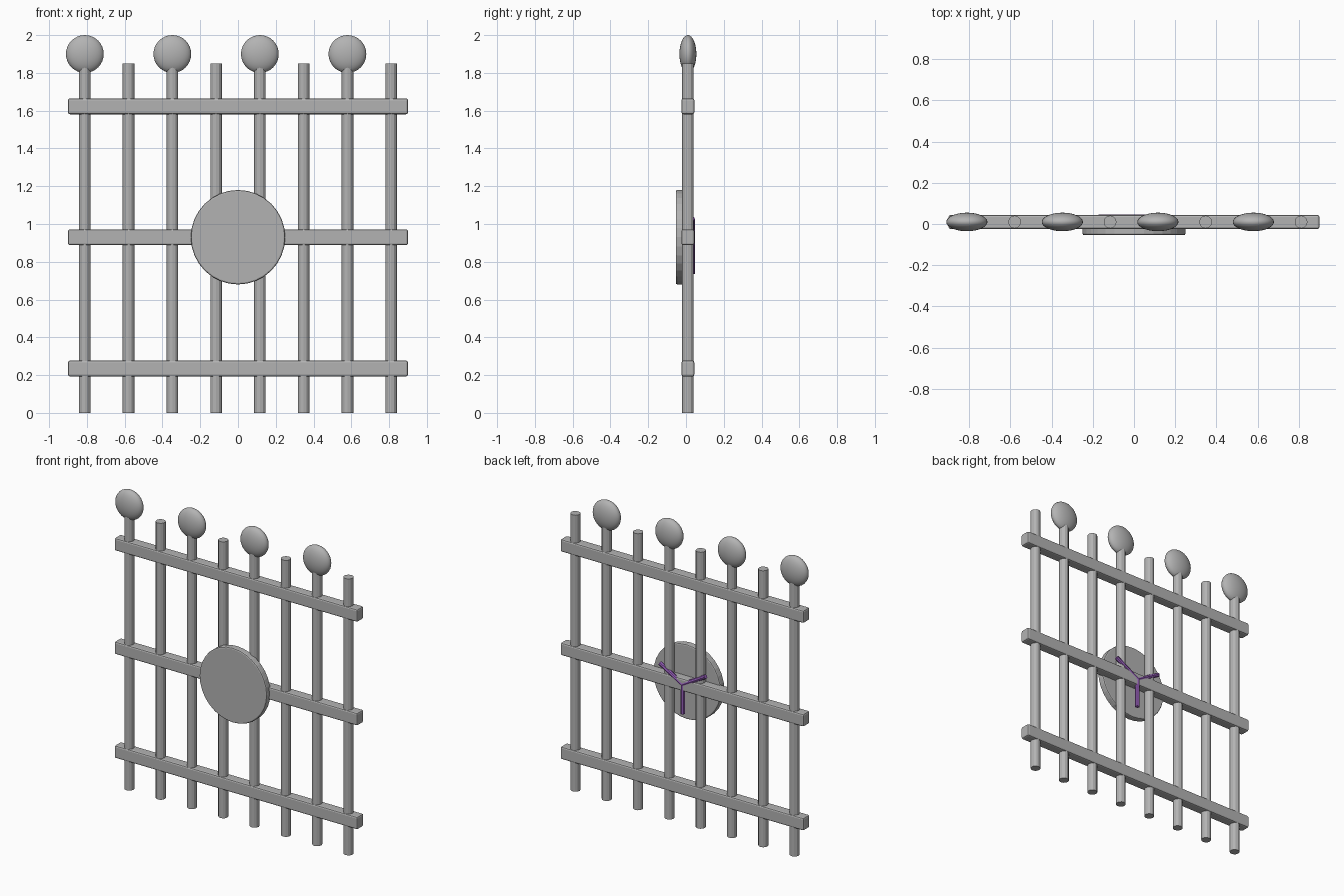
import bpy
import math
from mathutils import Vector

cube = bpy.data.objects.get("Cube")
if cube:
    bpy.data.objects.remove(cube, do_unlink=True)


def make_material(name, color):
    mat = bpy.data.materials.new(name)
    mat.use_nodes = True
    mat.diffuse_color = color
    mat.node_tree.nodes["Principled BSDF"].inputs["Base Color"].default_value = color
    return mat


iron = make_material("iron_grey", (0.45, 0.45, 0.45, 1))
purple = make_material("purple", (0.3, 0.11, 0.48, 1))
MID_Y = 0.01      # depth of the fence plane
MID_Z = 0.93      # height of the middle rail and plaque


def finish(name, mat, bevel=0, segments=2, smooth=False):
    ob = bpy.context.object
    ob.name = name
    ob.data.materials.append(mat)
    bpy.ops.object.transform_apply(location=False, rotation=False, scale=True)
    if bevel:
        mod = ob.modifiers.new("bevel", 'BEVEL')
        mod.width = bevel
        mod.segments = segments
        mod.limit_method = 'ANGLE'
        mod.angle_limit = math.radians(40)
    if smooth:
        bpy.ops.object.shade_smooth_by_angle(angle=math.radians(40))
    return ob


def rod(name, start, end, radius, sides, mat):
    start, end = Vector(start), Vector(end)
    axis = end - start
    bpy.ops.mesh.primitive_cylinder_add(
        vertices=sides, radius=radius, depth=axis.length,
        location=(start + end) / 2,
        rotation=axis.to_track_quat('Z', 'Y').to_euler())
    return finish(name, mat)


# Upright bars, every second one topped by a flattened ball
for i in range(8):
    x = -0.811 + i * 0.2317
    rod(f"upright_bar_{i + 1}", (x, MID_Y, 0), (x, MID_Y, 1.85), 0.031, 12, iron)
    if i % 2 == 0:
        bpy.ops.mesh.primitive_uv_sphere_add(
            segments=32, ring_count=16, radius=0.1, location=(x, MID_Y, 1.9))
        bpy.context.object.scale.y = 0.45
        finish(f"finial_{i // 2 + 1}", iron, smooth=True)

# Horizontal rails
for name, z in (("bottom_rail", 0.235), ("middle_rail", MID_Z), ("top_rail", 1.623)):
    bpy.ops.mesh.primitive_cube_add(size=1, location=(0, MID_Y, z))
    bpy.context.object.scale = (1.8, 0.068, 0.084)
    finish(name, iron, bevel=0.01)

# Round plaque on the front
bpy.ops.mesh.primitive_cylinder_add(
    vertices=32, radius=0.25, depth=0.046, location=(0, -0.031, MID_Z),
    rotation=(math.pi / 2, 0, 0))
finish("round_plaque", iron, bevel=0.008)

# Three-armed latch on the back
for i, angle in enumerate((30, 150, 270)):
    a = math.radians(angle)
    tip = (0.195 * math.cos(a), 0.033, MID_Z + 0.195 * math.sin(a))
    rod(f"latch_arm_{i + 1}", (0, 0.033, MID_Z), tip, 0.014, 8, purple)
